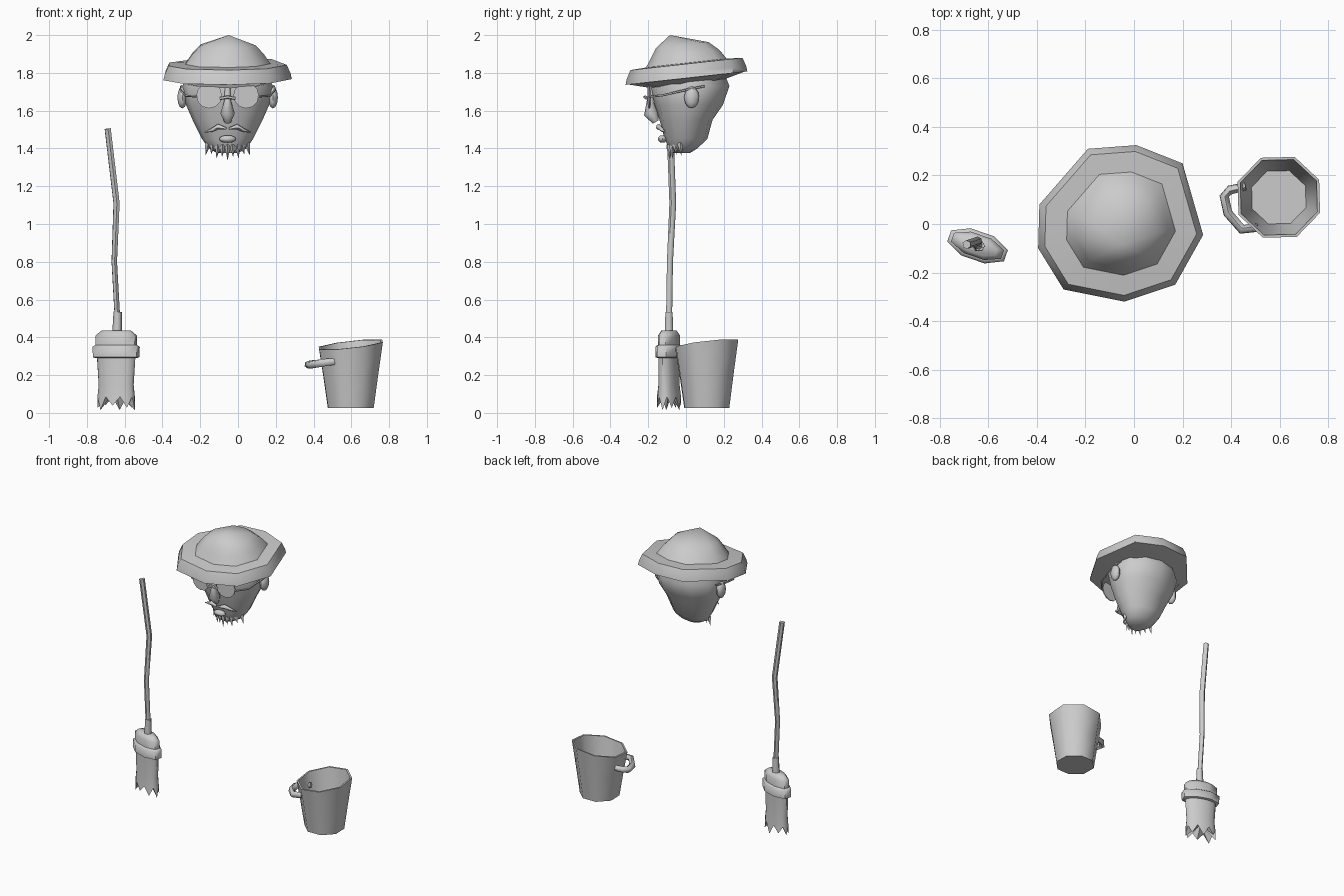
import bpy, bmesh, math
from mathutils import Vector, Quaternion

old = bpy.data.objects.get("Cube")
if old:
    bpy.data.objects.remove(old, do_unlink=True)

grey = bpy.data.materials.new("plain_grey")
grey.use_nodes = True
GREY = (0.6, 0.6, 0.6, 1)
grey.diffuse_color = GREY
grey.node_tree.nodes["Principled BSDF"].inputs["Base Color"].default_value = GREY


def finish(name, bm, angle=60):
    bmesh.ops.recalc_face_normals(bm, faces=bm.faces)
    mesh = bpy.data.meshes.new(name)
    bm.to_mesh(mesh)
    bm.free()
    mesh.materials.append(grey)
    obj = bpy.data.objects.new(name, mesh)
    bpy.context.collection.objects.link(obj)
    bpy.ops.object.select_all(action='DESELECT')
    obj.select_set(True)
    bpy.context.view_layer.objects.active = obj
    bpy.ops.object.shade_smooth_by_angle(angle=math.radians(angle))
    return obj


def loft(name, rings, start=None, end=None, angle=60):
    """Skin between rings; each end is closed flat, or to a given point."""
    bm = bmesh.new()
    loops = [[bm.verts.new(p) for p in ring] for ring in rings]
    n = len(loops[0])
    for a, b in zip(loops, loops[1:]):
        for i in range(n):
            j = (i + 1) % n
            bm.faces.new((a[i], a[j], b[j], b[i]))
    for loop, tip in ((loops[0], start), (loops[-1], end)):
        if tip is None:
            bm.faces.new(loop)
        else:
            v = bm.verts.new(tip)
            for i in range(n):
                bm.faces.new((loop[i], loop[(i + 1) % n], v))
    return finish(name, bm, angle)


def ellipse(cx, cy, z, rx, ry, n, turn=0.0, phase=0.0):
    out = []
    for i in range(n):
        a = math.tau * i / n + phase
        x, y = rx * math.cos(a), ry * math.sin(a)
        out.append(Vector((cx + x * math.cos(turn) - y * math.sin(turn),
                           cy + x * math.sin(turn) + y * math.cos(turn), z)))
    return out


def tube(name, points, radii, sides=6):
    pts = [Vector(p) for p in points]
    axis, q, rings = Vector((0, 0, 1)), Quaternion(), []
    for i, p in enumerate(pts):
        d = (pts[min(i + 1, len(pts) - 1)] - pts[max(i - 1, 0)]).normalized()
        q = axis.rotation_difference(d) @ q
        axis = d
        rings.append([p + q @ v for v in ellipse(0, 0, 0, radii[i], radii[i], sides)])
    return loft(name, rings)


def blob(name, loc, size):
    bm = bmesh.new()
    bmesh.ops.create_uvsphere(bm, u_segments=8, v_segments=6, radius=1)
    for v in bm.verts:
        v.co = Vector(loc) + Vector(a * b for a, b in zip(v.co, size))
    return finish(name, bm)


MID = -0.055  # centre line of the face

# Head: height, depth centre, half width, half depth
profile = [(1.375, -.03, .055, .05), (1.40, -.015, .10, .075), (1.45, 0, .135, .113),
           (1.55, 0, .185, .14), (1.63, .015, .22, .18), (1.73, .02, .24, .21),
           (1.83, .02, .19, .17)]
loft("head", [ellipse(MID, cy, z, rx, ry, 12) for z, cy, rx, ry in profile])

# Hat: one lopsided brim outline scaled inwards and lifted
brim = [(-.39, .08), (-.19, .31), (.01, .325), (.20, .25), (.285, -.045),
        (.17, -.25), (-.04, -.32), (-.29, -.27), (-.395, -.10)]


def hat_ring(scale, lift):
    out = []
    for x, y in brim:
        px, py = -.05 + (x + .05) * scale, y * scale - max(0, .6 - scale) * .12
        out.append((px, py, 1.772 + .11 * py + lift))
    return out


loft("hat", [hat_ring(s, l) for s, l in
             ((.60, -.03), (.95, 0), (1, 0), (.98, .03), (.92, .075),
              (.66, .08), (.56, .13), (.43, .178))],
     start=(MID, 0, 1.80), end=(-.05, -.085, 2.0), angle=50)

# Face details
tube("nose", [(MID, -.18, 1.73), (MID, -.19, 1.65), (MID, -.185, 1.585), (MID, -.16, 1.54)],
     [.014, .018, .038, .018], 8)
blob("mouth", (MID, -.125, 1.45), (.045, .025, .02))
for side, word in ((-1, "right"), (1, "left")):
    def at(dx, y, z):
        return (MID + side * dx, y, z)
    tube(word + "_moustache", [at(.008, -.15, 1.505), at(.05, -.145, 1.515),
                               at(.085, -.125, 1.497), at(.125, -.11, 1.485)],
         [.006, .015, .01, .002])
    blob(word + "_ear", at(.24, .03, 1.67), (.026, .04, .058))
    # Round flat lens facing the front
    disc = ellipse(0, 0, 0, .068, .068, 12)
    loft(word + "_lens", [[at(.098 + v.x, y + abs(v.x + .07) * .1, 1.68 + v.y) for v in disc]
                          for y in (-.205, -.198)], angle=30)
    tube(word + "_glasses_arm", [at(.165, -.195, 1.675), at(.225, -.13, 1.68),
                                 at(.25, .0, 1.71), at(.245, .1, 1.73)], [.006] * 4, 5)
tube("glasses_bridge", [(MID - .04, -.205, 1.665), (MID, -.218, 1.672),
                        (MID + .04, -.205, 1.665)], [.009] * 3, 5)

# Beard: pointed tufts along the chin
for i in range(9):
    t = (i - 4) / 4
    x, y, z = MID + .105 * t, -.09 + .06 * t * t, 1.405 + .012 * t * t
    length = (.055 if i % 2 else .07) - .015 * abs(t)
    loft("beard_tuft", [ellipse(x, y, z + .015, .012, .014, 4),
                        ellipse(x, y, z, .014, .014, 4)],
         end=(x + .012 * t, y + .005, z - length), angle=30)

# Broom
BX, BY, TURN = -.645, -.09, math.radians(-19)
tube("broom_handle", [(-.69, -.085, 1.505), (-.643, -.07, 1.11), (-.655, -.085, .80),
                      (-.637, -.09, .48)], [.018, .018, .016, .016], 6)
tube("broom_socket", [(-.637, -.09, .535), (-.64, -.09, .42)], [.022, .026], 6)


def broom_ring(z, long, wide, n=8):
    return ellipse(BX, BY, z, long, wide, n, TURN, math.pi / 8)


loft("broom_cap", [broom_ring(z, a, b) for z, a, b in
                   ((.34, .118, .05), (.41, .118, .05), (.435, .085, .035))])
loft("broom_band", [broom_ring(z, a, b) for z, a, b in
                    ((.29, .118, .05), (.295, .132, .064), (.35, .134, .064), (.36, .118, .05))])
ragged = broom_ring(.05, .105, .058, 16)
for i, p in enumerate(ragged):
    p.z = (.015 + .012 * (i % 3)) if i % 2 else .085
loft("broom_bristles", [broom_ring(.30, .108, .048, 16), broom_ring(.15, .098, .05, 16), ragged],
     end=(BX, BY, .12), angle=45)

# Bucket: tilted mouth, thin wall
CX, CY = .597, .11


def bucket_ring(z, r, tilt):
    ring = ellipse(CX, CY, z, r, r * .98, 8, 0, math.radians(24))
    for p in ring:
        p.z += tilt * ((p.x - CX) * .11 + (p.y - CY) * .11)
    return ring


loft("bucket", [bucket_ring(*r) for r in
                ((.025, .13, 0), (.20, .156, .5), (.362, .182, 1),
                 (.362, .17, 1), (.20, .146, .5), (.04, .12, 0))], angle=60)
tube("bucket_handle", [(.46, .155, .265), (.395, .14, .26), (.372, .115, .255), (.387, .045, .255),
                       (.445, -.022, .265), (.51, -.015, .272)],
     [.018, .02, .021, .021, .021, .018], 6)
